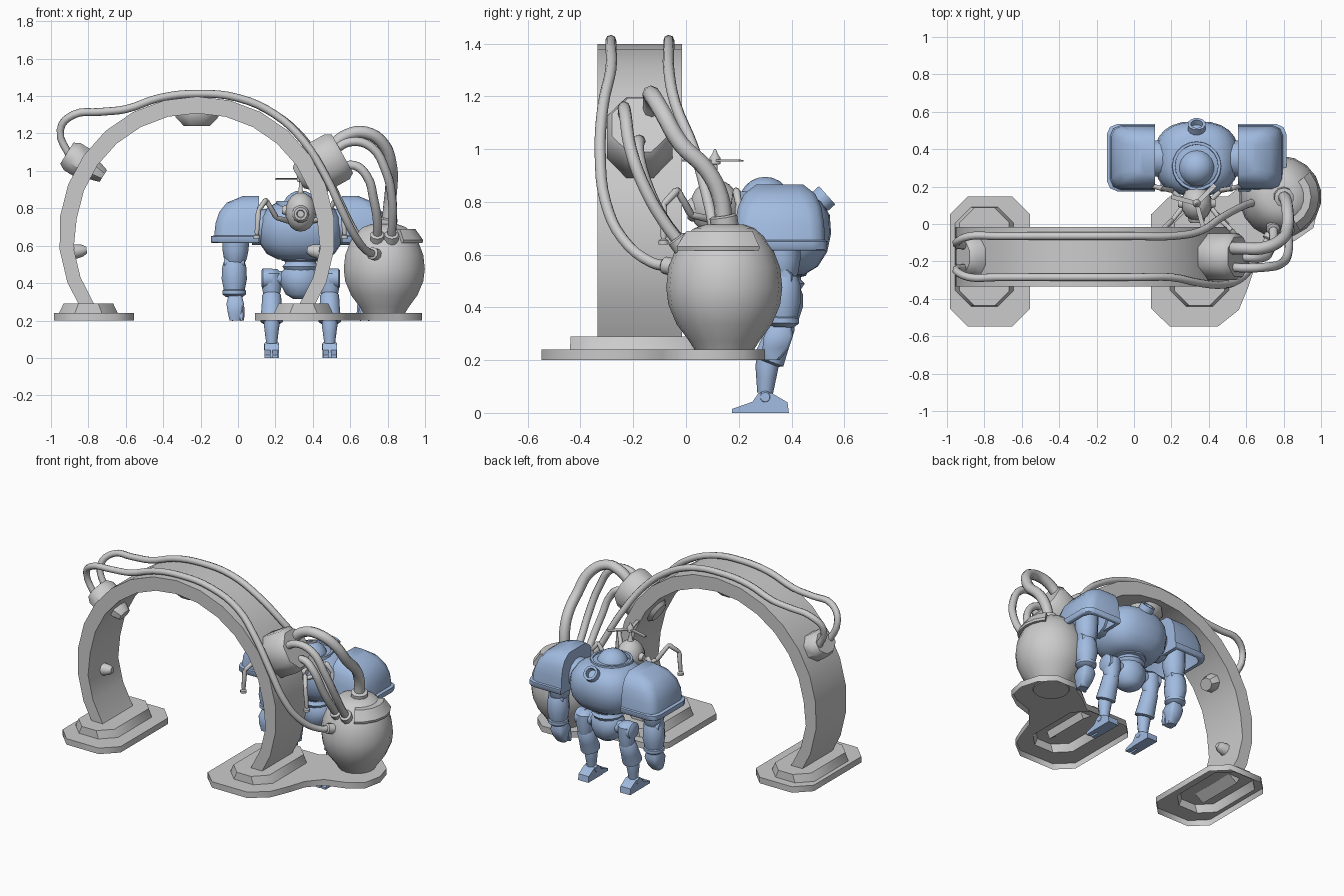
import bpy, bmesh
from math import sin, cos, pi, radians, copysign
from mathutils import Vector

if "Cube" in bpy.data.objects:
    bpy.data.objects.remove(bpy.data.objects["Cube"])

blue = bpy.data.materials.new("blue_paint")
blue.diffuse_color = (0.36, 0.50, 0.75, 1)
blue.use_nodes = True
blue.node_tree.nodes["Principled BSDF"].inputs["Base Color"].default_value = blue.diffuse_color

def finish(name, bm, mat=None, normals=True):
    if normals:
        bmesh.ops.recalc_face_normals(bm, faces=bm.faces)
    me = bpy.data.meshes.new(name)
    bm.to_mesh(me)
    bm.free()
    ob = bpy.data.objects.new(name, me)
    bpy.context.collection.objects.link(ob)
    if mat:
        me.materials.append(mat)
    return ob

def loft(name, rings, mat=None, caps=(True, True)):
    bm = bmesh.new()
    loops = [[bm.verts.new(p) for p in r] for r in rings]
    n = len(loops[0])
    for a, b in zip(loops, loops[1:]):
        for i in range(n):
            bm.faces.new((a[i], a[(i + 1) % n], b[(i + 1) % n], b[i]))
    if caps[0]:
        bm.faces.new(loops[0][::-1])
    if caps[1]:
        bm.faces.new(loops[-1])
    return finish(name, bm, mat)

def lathe(name, a, b, prof, n=12, mat=None, squash=1.0):
    """Turned part from a to b; prof = (fraction along the axis, radius)."""
    a, b = Vector(a), Vector(b)
    q = (b - a).to_track_quat('Z', 'Y')
    ang = [2 * pi * (i + .5) / n for i in range(n)]
    rings = [[a + (b - a) * t + q @ Vector((r * cos(k), squash * r * sin(k), 0)) for k in ang]
             for t, r in prof]
    return loft(name, rings, mat)

def oct_ring(cx, cy, hx, hy, cut, z):
    pts = [(-1, -1, 1, 0), (1, -1, -1, 0), (1, -1, 0, 1), (1, 1, 0, -1),
           (1, 1, -1, 0), (-1, 1, 1, 0), (-1, 1, 0, -1), (-1, -1, 0, 1)]
    return [(cx + sx * hx + u * cut, cy + sy * hy + v * cut, z) for sx, sy, u, v in pts]

def ellipse(cx, cy, rx, ry, z, n=20, e=1.0):
    f = lambda v: copysign(abs(v) ** e, v)
    return [(cx + rx * f(cos(2 * pi * i / n)), cy + ry * f(sin(2 * pi * i / n)), z) for i in range(n)]

def ball(name, c, r, mat=None, n=16):
    bm = bmesh.new()
    bmesh.ops.create_uvsphere(bm, u_segments=n, v_segments=n // 2 + 2, radius=1)
    for v in bm.verts:
        v.co = Vector(c) + Vector((v.co.x * r[0], v.co.y * r[1], v.co.z * r[2]))
    return finish(name, bm, mat)

def hose(name, pts, r):
    cu = bpy.data.curves.new(name + "_path", 'CURVE')
    cu.dimensions, cu.bevel_depth, cu.bevel_resolution = '3D', r, 2
    cu.use_fill_caps, cu.resolution_u = True, 4
    sp = cu.splines.new('BEZIER')
    sp.bezier_points.add(len(pts) - 1)
    for bp, p in zip(sp.bezier_points, pts):
        bp.co = p
        bp.handle_left_type = bp.handle_right_type = 'AUTO'
    tmp = bpy.data.objects.new(name + "_tmp", cu)
    bpy.context.collection.objects.link(tmp)
    me = bpy.data.meshes.new_from_object(tmp.evaluated_get(bpy.context.evaluated_depsgraph_get()))
    bpy.data.objects.remove(tmp)
    bpy.context.collection.objects.link(bpy.data.objects.new(name, me))
    end, prev = Vector(pts[-1]), Vector(pts[-2])
    d = (end - prev).normalized()
    lathe(name + "_fitting", end - d * .03, end + d * .03, [(0, r * 1.25), (.1, r * 1.6), (1, r * 1.6)], 10)

# ---- arch
CX, CZ, CY, R = -.22, .66, -.175, .738
def polar(r, deg, y=CY):
    return Vector((CX + r * cos(radians(deg)), y, CZ + r * sin(radians(deg))))
rings = []
N = 18
for i in range(N + 1):
    d = -34 + 248 * i / N
    th = .09 if 2 < i < N - 2 else .075
    rings.append([polar(R, d, -.335), polar(R, d, -.015), polar(R - th, d, -.015), polar(R - th, d, -.335)])
loft("arch_band", rings)

# ---- hollow stepped bases
def base(name, outline, cx):
    tiers = [[Vector((x, y, z)) for x, y in outline] for z in (.2, .24)]
    loft(name + "_rim", tiers, caps=(False, False))
    bm = bmesh.new()
    for loop in (tiers[1], oct_ring(cx, CY, .157, .265, .085, .24)):
        vs = [bm.verts.new(p) for p in loop]
        for i in range(len(vs)):
            bm.edges.new((vs[i - 1], vs[i]))
    bmesh.ops.triangle_fill(bm, edges=bm.edges[:], use_beauty=True, use_dissolve=False)
    for f in bm.faces:
        f.normal_update()
        if f.normal.z < 0:
            f.normal_flip()
    finish(name + "_plate", bm, normals=False)
    loft(name + "_step", [oct_ring(cx, CY, .157, .265, .085, .24), oct_ring(cx, CY, .133, .262, .08, .29)],
         caps=(False, True))

base("left_base", [p[:2] for p in oct_ring(-.77, -.2, .215, .347, .095, 0)], -.80)
base("right_base", [(.09, -.45), (.19, -.547), (.45, -.547), (.56, -.46), (.61, -.34), (.65, -.22), (.73, -.13),
                    (.86, -.09), (.96, -.02), (.985, .1), (.95, .22), (.86, .3), (.72, .3), (.61, .23),
                    (.5, .147), (.19, .147), (.09, .05)], .35)

# ---- arch pods and nozzles
lathe("right_pod", polar(.62, 29), polar(.89, 29), [(0, .06), (.3, .135), (.88, .135), (1, .115)], 8, squash=1.1)
lathe("left_pod", polar(.59, 148), polar(.82, 148),
      [(0, .05), (.2, .07), (.5, .07), (.51, .115), (.85, .115), (1, .09)], 8, squash=.8)
lathe("top_lamp", polar(.66, 90), polar(.58, 90), [(0, .125), (.4, .125), (1, .075)], 8)
for d in (-8, 188):
    lathe("side_nozzle", polar(.66, d), polar(.595, d), [(0, .04), (.6, .033), (1, .018)], 10)

# ---- tank with raised side flap
TX, TY = .782, .145
tank_prof = [(.235, .11), (.275, .135), (.335, .18), (.41, .212), (.475, .22), (.55, .212), (.62, .185), (.67, .15),
             (.70, .115), (.715, .07)]
lathe("tank", (TX, TY, 0), (TX, TY, 1), tank_prof, 18)
def flap(r, z):
    return [(TX + r * cos(radians(a)), TY + r * sin(radians(a)), z) for a in range(-60, 41, 20)]
loft("tank_flap", [flap(ro, z) + flap(ri, z)[::-1] for ro, ri, z in
                   [(.205, .17, .615), (.208, .17, .63), (.165, .12, .69)]])
lathe("tank_neck", (TX + .02, TY, .67), (TX + .02, TY, .74), [(0, .05), (.6, .05), (1, .04)], 12)

# ---- hoses
over = [(-.95, 1.22), (-.88, 1.30), (-.74, 1.315), (-.60, 1.33), (-.42, 1.39), (-.22, 1.412), (0, 1.39), (.2, 1.30)]
hose("rear_long_hose", [(-.89, -.12, 1.06)] + [(x, -.10 if i < 1 else -.065, z) for i, (x, z) in enumerate(over)] +
     [(.35, -.04, 1.17), (.46, .03, 1.0), (.55, .08, .82), (.62, .11, .68), (.66, .12, .62)], .021)
hose("front_long_hose", [(-.89, -.23, 1.06)] + [(x, -.25 if i < 1 else -.285, z) for i, (x, z) in enumerate(over)] +
     [(.35, -.315, 1.16), (.47, -.325, .97), (.55, -.305, .80), (.62, -.24, .66), (.69, -.13, .57), (.73, -.06, .555)], .021)
hose("top_hose", [(.50, -.13, 1.13), (.58, -.13, 1.19), (.68, -.13, 1.205), (.78, -.09, 1.14), (.82, -.02, 1.02),
                  (.82, .08, .92), (.81, .13, .82), (.80, .145, .72)], .033)
hose("upper_hose", [(.50, -.23, 1.10), (.60, -.235, 1.155), (.71, -.23, 1.13), (.79, -.21, 1.0), (.825, -.15, .84),
                    (.825, -.08, .72), (.82, -.02, .64)], .024)
hose("lower_hose", [(.54, -.17, 1.01), (.62, -.18, 1.03), (.69, -.18, .97), (.725, -.145, .85), (.745, -.085, .73),
                    (.745, -.015, .64)], .024)

# ---- robot torso
RX, RY = .335, .35
loft("torso", [ellipse(RX, RY, rx, ry, z, 24, .8) for rx, ry, z in
               [(.12, .10, .525), (.18, .15, .555), (.218, .185, .61), (.228, .20, .68), (.215, .195, .75),
                (.18, .165, .80), (.13, .12, .83)]], blue)
loft("collar", [ellipse(RX, .31, rx, rx, z) for rx, z in [(.14, .77), (.13, .84), (.115, .84), (.112, .80)]], blue)
ball("head_dome", (RX, .30, .795), (.1, .1, .1), blue, 18)
lathe("exhaust_pipe", (RX, .44, .74), (RX, .535, .825), [(0, .05), (.7, .042), (.71, .048), (1, .048), (1, .032), (.75, .03)], 12, blue)
lathe("waist", (RX, RY, .46), (RX, RY, .56), [(0, .08), (.3, .10), (.45, .085), (.55, .085), (.6, .105), (1, .12)], 14, blue)
loft("pelvis", [ellipse(RX, RY, rx, ry, z, 14) for rx, ry, z in
                [(.04, .04, .315), (.08, .075, .34), (.11, .095, .40), (.11, .095, .45), (.08, .08, .485)]], blue)

# ---- robot shoulders, arms and legs, both sides
for s, side in ((-1, "left"), (1, "right")):
    X = lambda d: RX + s * d
    pad = [(.41, .135, .78, .055), (.445, .155, .70, .055), (.452, .158, .615, .055),   # hollow inside
           (.475, .175, .615, .055), (.48, .18, .62, .055), (.48, .18, .65, .055), (.462, .172, .655, .055),
           (.455, .168, .72, .055), (.435, .158, .78, .06), (.395, .135, .83, .06), (.31, .09, .865, .03)]
    rings = []
    for i, (o, hy, z, c) in enumerate(pad):     # outer corners cut, inner edge square
        e = .245 if i < 3 else .222
        rings.append([(X(d), .355 + y, z) for d, y in
                      [(e, -hy), (o - c, -hy), (o - c * .3, -hy + c * .3), (o, -hy + c), (o, hy - c),
                       (o - c * .3, hy - c * .3), (o - c, hy), (e, hy)]])
    loft(side + "_shoulder_pad", rings, blue)
    lathe(side + "_shoulder_joint", (X(.17), RY, .70), (X(.26), RY, .70), [(0, .1), (1, .1)], 12, blue)
    lathe(side + "_upper_arm", (X(.345), .36, .76), (X(.35), .365, .50), [(0, .05), (.2, .075), (.7, .07), (.9, .06), (1, .045)], 12, blue)
    lathe(side + "_elbow", (X(.30), .365, .51), (X(.41), .365, .51), [(0, .035), (.1, .042), (.9, .042), (1, .035)], 10, blue)
    lathe(side + "_forearm", (X(.355), .37, .52), (X(.355), .365, .325),
          [(0, .055), (.15, .066), (.5, .07), (.8, .058), (.82, .065), (.92, .065), (1, .045)], 12, blue)
    loft(side + "_hand", [oct_ring(X(.35), y, hx, hy, .012, z) for y, hx, hy, z in
                          [(.36, .035, .04, .335), (.35, .047, .055, .29), (.34, .04, .05, .245), (.325, .03, .03, .2)]], blue)
    for k in (-.03, .015):
        lathe(side + "_finger", (X(.35 + k), .315, .28), (X(.345 + k), .305, .20), [(0, .018), (.6, .018), (1, .011)], 6, blue)
    lathe(side + "_hip_joint", (X(.06), .365, .425), (X(.21), .365, .425), [(0, .04), (.6, .04), (.61, .055), (.95, .055), (1, .045)], 12, blue)
    lathe(side + "_thigh", (X(.155), .37, .475), (X(.155), .37, .32), [(0, .03), (.15, .055), (.6, .055), (1, .042)], 12, blue)
    lathe(side + "_boot", (X(.155), .37, .345), (X(.155), .31, .19),
          [(0, .04), (.08, .052), (.5, .056), (.95, .062), (1, .045)], 12, blue)
    lathe(side + "_shin", (X(.155), .31, .22), (X(.155), .30, .075),
          [(0, .04), (.3, .044), (.6, .038), (.8, .034), (1, .03)], 10, blue)
    lathe(side + "_ankle", (X(.115), .30, .06), (X(.195), .30, .06), [(0, .018), (.1, .024), (.9, .024), (1, .018)], 10, blue)
    foot = [(.24, 0), (.24, .025), (.275, .075), (.325, .075), (.385, .04), (.39, 0)]
    loft(side + "_foot", [[(X(d), y, z) for y, z in foot] for d in (.117, .193)], blue)
    for d in (.135, .177):
        toe = [(.175, 0), (.175, .015), (.26, .045), (.26, 0)]
        loft(side + "_toe", [[(X(d + w), y, z) for y, z in toe] for w in (-.015, .015)], blue)

# ---- small flying helper
ball("drone_body", (RX, .11, .78), (.083, .095, .105))
lathe("drone_eye", (RX, .05, .77), (RX, .005, .77), [(0, .05), (.7, .045), (1, .035), (1, .022), (.8, .018)], 12)
lathe("drone_side_axle", (RX - .1, .11, .79), (RX + .1, .11, .79), [(0, .02), (.15, .03), (.85, .03), (1, .02)], 10)
lathe("drone_mast", (RX, .11, .87), (RX, .11, 1.0), [(0, .025), (.2, .012), (.55, .009), (.56, .022), (.75, .022), (.85, .012), (1, .004)], 8)
for a in (45, 165, 285):
    d = Vector((cos(radians(a)), sin(radians(a)), 0)) * .14
    n = Vector((-d.y, d.x, 0)).normalized() * .012
    c = Vector((RX, .11, .955))
    up = Vector((0, 0, .003))
    loft("drone_rotor_blade", [[p + n + up, p - n + up * 2, p - n - up, p + n - up] for p in (c + d * .1, c + d)])
for s in (-1, 1):
    for ky, fy in ((.02, -.085), (.18, .2)):
        hip, mid = Vector((RX + s * .06, .11, .73)), Vector((RX + s * .13, ky, .75))
        knee = Vector((RX + s * .185, (ky + fy) / 2, .845))
        bend, tip = Vector((RX + s * .225, fy, .79)), Vector((RX + s * .235, fy, .66))
        for p, q in ((hip, mid), (mid, knee), (knee, bend), (bend, tip)):
            lathe("drone_leg_segment", p, q, [(-.05, .009), (.1, .015), (.9, .013), (1.05, .009)], 8)
        lathe("drone_leg_foot", tip, tip - Vector((0, 0, .022)), [(0, .012), (.3, .02), (1, .02)], 8)

# ---- shading
bpy.ops.object.select_all(action='SELECT')
bpy.context.view_layer.objects.active = bpy.data.objects["tank"]
bpy.ops.object.shade_smooth_by_angle(angle=radians(46))
